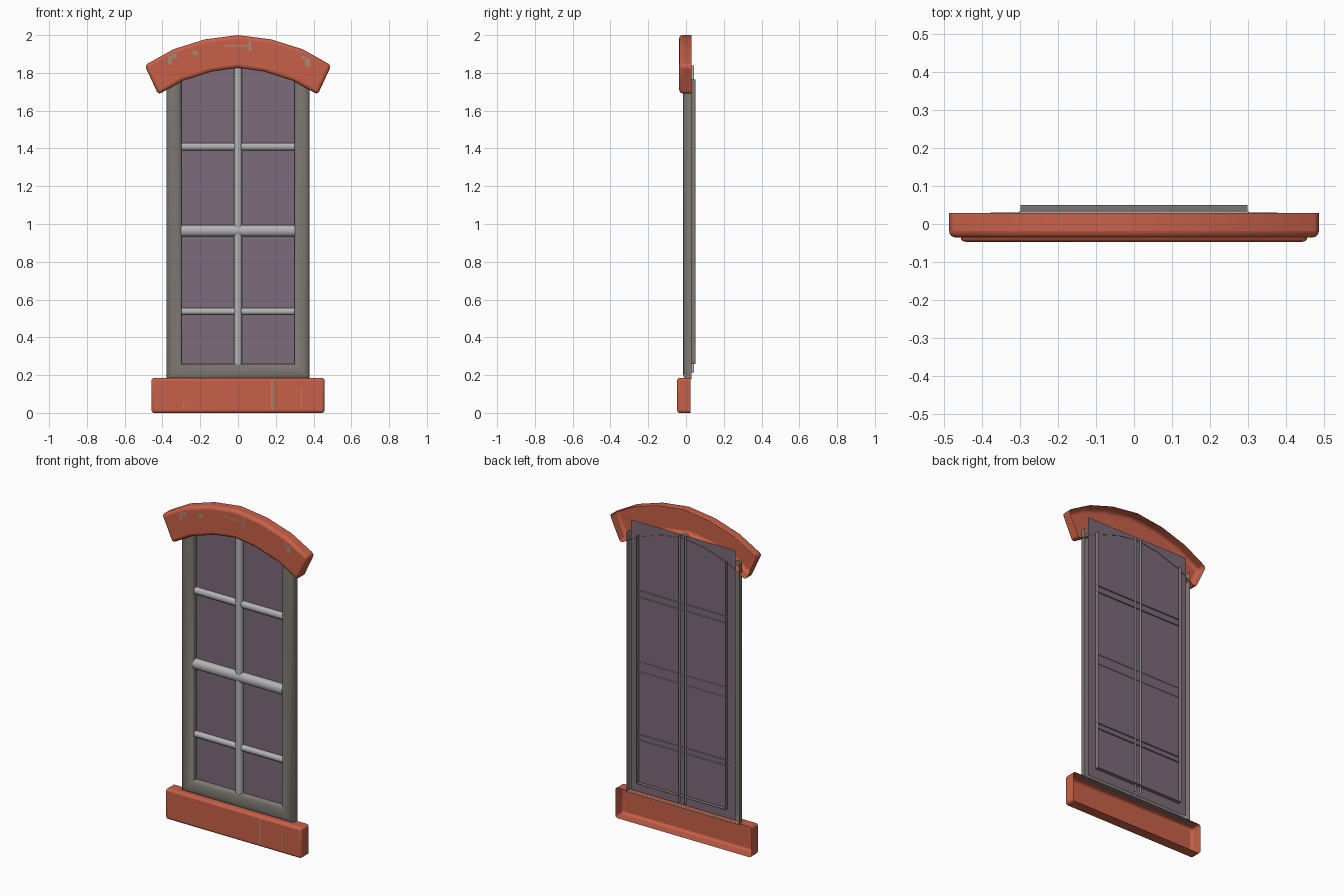
import bpy, bmesh, math

if "Cube" in bpy.data.objects:
    bpy.data.objects.remove(bpy.data.objects["Cube"])


def material(name, rgb):
    m = bpy.data.materials.new(name)
    m.diffuse_color = (*rgb, 1)
    m.use_nodes = True
    m.node_tree.nodes["Principled BSDF"].inputs["Base Color"].default_value = m.diffuse_color
    return m


TERRACOTTA = material("terracotta", (0.58, 0.118, 0.066))
WORN = material("worn_stone", (0.36, 0.26, 0.20))
FRAME = material("frame_grey", (0.21, 0.19, 0.17))
BAR = material("bar_pale_grey", (0.46, 0.45, 0.46))
GLASS = material("glass_mauve", (0.20, 0.148, 0.195))


def finish(name, bm, mat, bevel=0.0, smooth=True):
    bmesh.ops.recalc_face_normals(bm, faces=bm.faces)
    me = bpy.data.meshes.new(name)
    bm.to_mesh(me)
    bm.free()
    me.materials.append(mat)
    ob = bpy.data.objects.new(name, me)
    bpy.context.collection.objects.link(ob)
    if bevel:
        b = ob.modifiers.new("bevel", 'BEVEL')
        b.width, b.segments = bevel, 3
        b.limit_method, b.angle_limit = 'ANGLE', math.radians(35)
    if smooth:
        bpy.ops.object.select_all(action='DESELECT')
        ob.select_set(True)
        bpy.context.view_layer.objects.active = ob
        bpy.ops.object.shade_smooth_by_angle(angle=math.radians(50))
    return ob


def shell(name, pairs, y_front, y_back, bevel):
    """Front face strip between (lower, upper) points, walled back, open behind."""
    bm = bmesh.new()
    rows = [[bm.verts.new((x, y_front, z)) for x, z in p] for p in pairs]
    for a, b in zip(rows, rows[1:]):
        bm.faces.new((a[0], b[0], b[1], a[1]))
    rim = bmesh.ops.extrude_edge_only(bm, edges=[e for e in bm.edges if e.is_boundary])
    for v in rim["geom"]:
        if isinstance(v, bmesh.types.BMVert):
            v.co.y = y_back
    return finish(name, bm, TERRACOTTA, bevel)


def sweep(name, stations, profile, mat):
    """Sweep profile (d, y) along stations (x, z, dx, dz); open behind."""
    bm = bmesh.new()
    rows = [[bm.verts.new((x + d * dx, y, z + d * dz)) for d, y in profile]
            for x, z, dx, dz in stations]
    for a, b in zip(rows, rows[1:]):
        for i in range(len(profile) - 1):
            bm.faces.new((a[i], a[i + 1], b[i + 1], b[i]))
    return finish(name, bm, mat)


def plates(name, rects, y, mat):
    bm = bmesh.new()
    for x0, x1, z0, z1 in rects:
        bm.faces.new([bm.verts.new((x, y, z)) for x, z in
                      ((x0, z0), (x1, z0), (x1, z1), (x0, z1))])
    return finish(name, bm, mat, smooth=False)


# arched lintel: right half stations, mirrored to the left
half = [((0.14, 1.807), (0.177, 1.977)), ((0.295, 1.757), (0.342, 1.925)),
        ((0.422, 1.685), (0.494, 1.84))]
left = [tuple((-x, z) for x, z in p) for p in reversed(half)]
shell("arched_lintel", left + [((0, 1.827), (0, 2.0))] + half, -0.036, 0.029, 0.018)

# sill
shell("sill", [((-0.458, 0), (-0.458, 0.185)), ((0.458, 0), (0.458, 0.185))],
      -0.047, 0.025, 0.014)

# window frame: U-shaped moulding with a deep inner reveal
moulding = [(0, 0.05), (0, 0.002), (0.006, -0.006), (0.018, -0.012), (0.035, -0.015),
            (0.055, -0.015), (0.07, -0.011), (0.078, -0.003), (0.08, 0.005), (0.08, 0.03)]
sweep("window_frame", [(-0.299, 1.765, -1, 0), (-0.299, 0.26, -1, -1),
                       (0.299, 0.26, 1, -1), (0.299, 1.765, 1, 0)], moulding, FRAME)

# glass pane
plates("glass_pane", [(-0.352, 0.352, 0.2, 1.845)], 0.026, GLASS)


# glazing bars
def rounded(w, front, back):
    arc = [math.radians(a) for a in range(0, 181, 30)]
    return ([(w, back)] + [(w * math.cos(a), front + w * 0.7 * (1 - math.sin(a))) for a in arc]
            + [(-w, back)])


sweep("upright_bar", [(0, 0.215, 1, 0), (0, 1.84, 1, 0)], rounded(0.02, -0.004, 0.042), BAR)
for name, z, w, front, back in (("lower_cross_bar", 0.537, 0.017, 0.002, 0.034),
                                ("middle_cross_bar", 0.965, 0.03, -0.008, 0.029),
                                ("upper_cross_bar", 1.41, 0.02, 0.002, 0.034)):
    sweep(name, [(-0.302, z, 0, 1), (0.302, z, 0, 1)], rounded(w, front, back), BAR)

# worn chips in the paint
plates("lintel_chips", [(-0.37, -0.35, 1.845, 1.89), (-0.35, -0.325, 1.88, 1.9),
                        (-0.24, -0.215, 1.895, 1.915), (-0.075, 0.05, 1.94, 1.947),
                        (0.055, 0.068, 1.915, 1.97), (0.355, 0.38, 1.835, 1.88),
                        (0.335, 0.355, 1.875, 1.89)], -0.0366, WORN)
plates("sill_chips", [(0.176, 0.184, 0.015, 0.17), (0.333, 0.338, 0.03, 0.13),
                      (-0.29, -0.284, 0.015, 0.05)], -0.0476, WORN)
